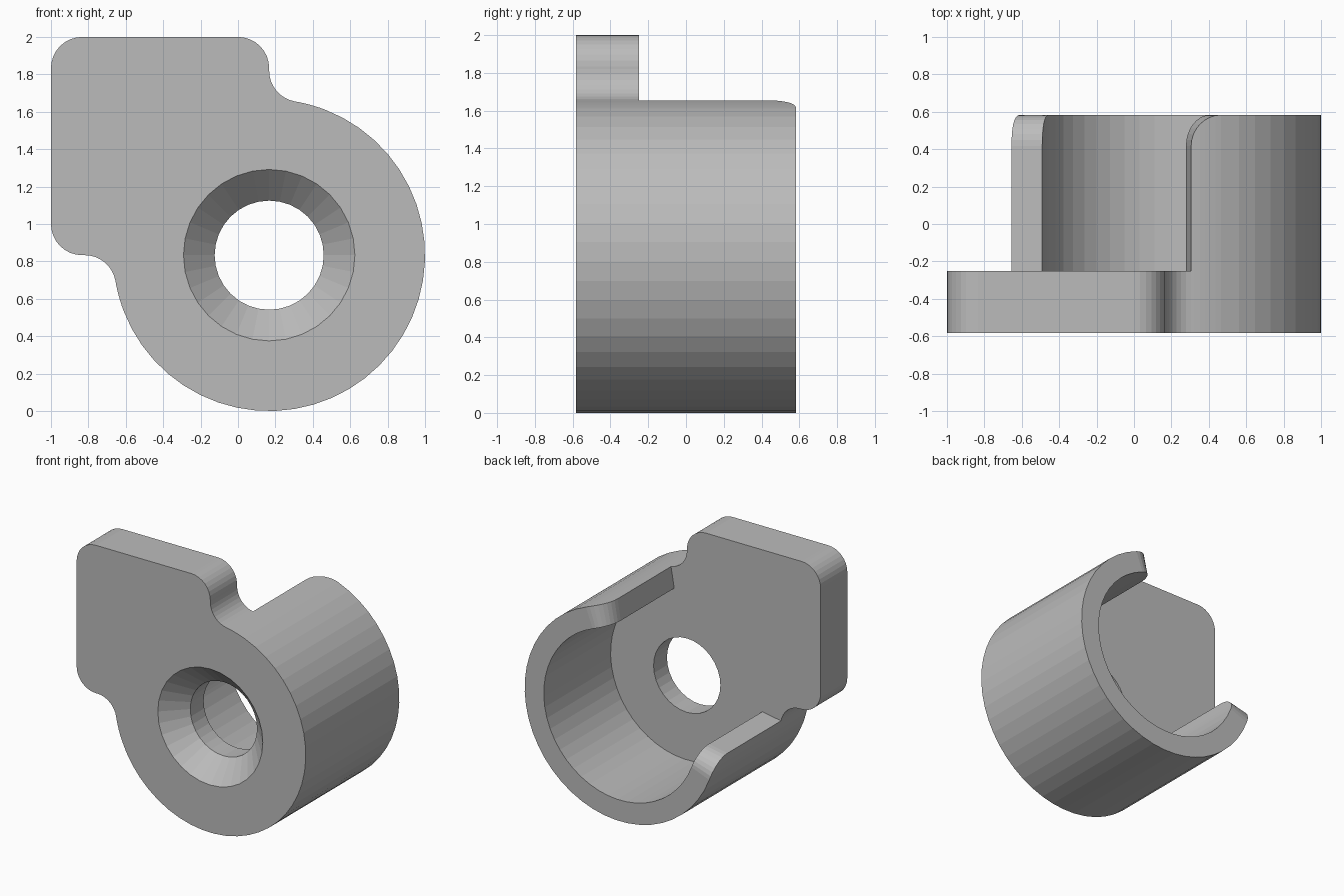
import bpy
import bmesh
from math import sin, cos, pi, radians, sqrt, atan2

cube = bpy.data.objects.get("Cube")
if cube:
    bpy.data.objects.remove(cube, do_unlink=True)

U = 1 / 6                       # design unit
CX, CZ = U, 5 * U               # axis of the round body
R_OUT, R_IN = 5 * U, 4 * U
FRONT, STEP, BACK = -3.5 * U, -1.5 * U, 3.5 * U

grey = bpy.data.materials.new("plain grey")
grey.use_nodes = True
colour = (0.5, 0.5, 0.5, 1)
grey.diffuse_color = colour
grey.node_tree.nodes["Principled BSDF"].inputs["Base Color"].default_value = colour


def finish(bm, name):
    bmesh.ops.recalc_face_normals(bm, faces=bm.faces[:])
    mesh = bpy.data.meshes.new(name)
    bm.to_mesh(mesh)
    bm.free()
    mesh.materials.append(grey)
    obj = bpy.data.objects.new(name, mesh)
    bpy.context.collection.objects.link(obj)
    return obj


def skin(name, rings, closed):
    """Join rings of points into a solid; closed sweeps wrap round."""
    bm = bmesh.new()
    loops = [[bm.verts.new(p) for p in ring] for ring in rings]
    n = len(loops[0])
    pairs = list(zip(loops, loops[1:]))
    if closed:
        pairs.append((loops[-1], loops[0]))
    else:
        bm.faces.new(loops[0])
        bm.faces.new(loops[-1])
    for a, b in pairs:
        for i in range(n):
            j = (i + 1) % n
            bm.faces.new((a[i], a[j], b[j], b[i]))
    return finish(bm, name)


def arc(x, z, r, start, end, steps=8):
    return [(x + r * cos(radians(start + (end - start) * i / steps)),
             z + r * sin(radians(start + (end - start) * i / steps)))
            for i in range(steps + 1)]


# Wall columns: angle from the lower right diagonal, and the back end of each
fillet_z = sqrt(1 - U * U)
half = atan2(fillet_z, U) + pi / 4
flat = half - U / R_OUT
ROUND, BODY = 8, 32
corner = [(flat + U / R_OUT * sin(i * pi / 2 / ROUND),
           BACK - U + U * cos(i * pi / 2 / ROUND)) for i in range(1, ROUND + 1)]
columns = [(-a, y) for a, y in reversed(corner)]
columns += [(flat * (2 * i / BODY - 1), BACK) for i in range(BODY + 1)]
columns += corner

# Open cylindrical wall with rounded back corners
rings = []
for a, y_end in columns:
    c, s = cos(a - pi / 4), sin(a - pi / 4)
    section = ((R_IN, STEP), (R_OUT, STEP), (R_OUT, y_end), (R_IN, y_end))
    rings.append([(CX + r * c, y, CZ + r * s) for r, y in section])
skin("curved_wall", rings, False)

# Front plate: disc blended into a square tab with rounded corners
outline = [(CX + R_OUT * cos(a - pi / 4), CZ + R_OUT * sin(a - pi / 4))
           for a, _ in columns]
lean = 180 + atan2(fillet_z, U) * 180 / pi
outline += arc(CX + U, CZ + fillet_z, U, lean, 180)[1:]
outline += arc(0, 2 - U, U, 0, 90)
outline += arc(U - 1, 2 - U, U, 90, 180)
outline += arc(U - 1, CZ + U, U, 180, 270)
outline += arc(CX - fillet_z, CZ - U, U, 90, 270 - lean)[:-1]
plate = skin("front_plate", [[(x, y, z) for x, z in outline] for y in (FRONT, STEP)], False)

# Countersunk screw hole
hole, head, over = 1.75 * U, 2.75 * U, 0.05
profile = ((head + over, FRONT - over), (hole, FRONT + U), (hole, STEP + over))
cutter = skin("screw_hole_cutter",
              [[(x, y, z) for x, z in arc(CX, CZ, r, 0, 360, 32)[:-1]]
               for r, y in profile], False)
cutter.hide_render = True
cut = plate.modifiers.new("screw_hole", "BOOLEAN")
cut.operation = "DIFFERENCE"
cut.solver = "EXACT"
cut.object = cutter
bpy.context.view_layer.objects.active = plate
bpy.ops.object.modifier_apply(modifier=cut.name)
bpy.data.objects.remove(cutter, do_unlink=True)
